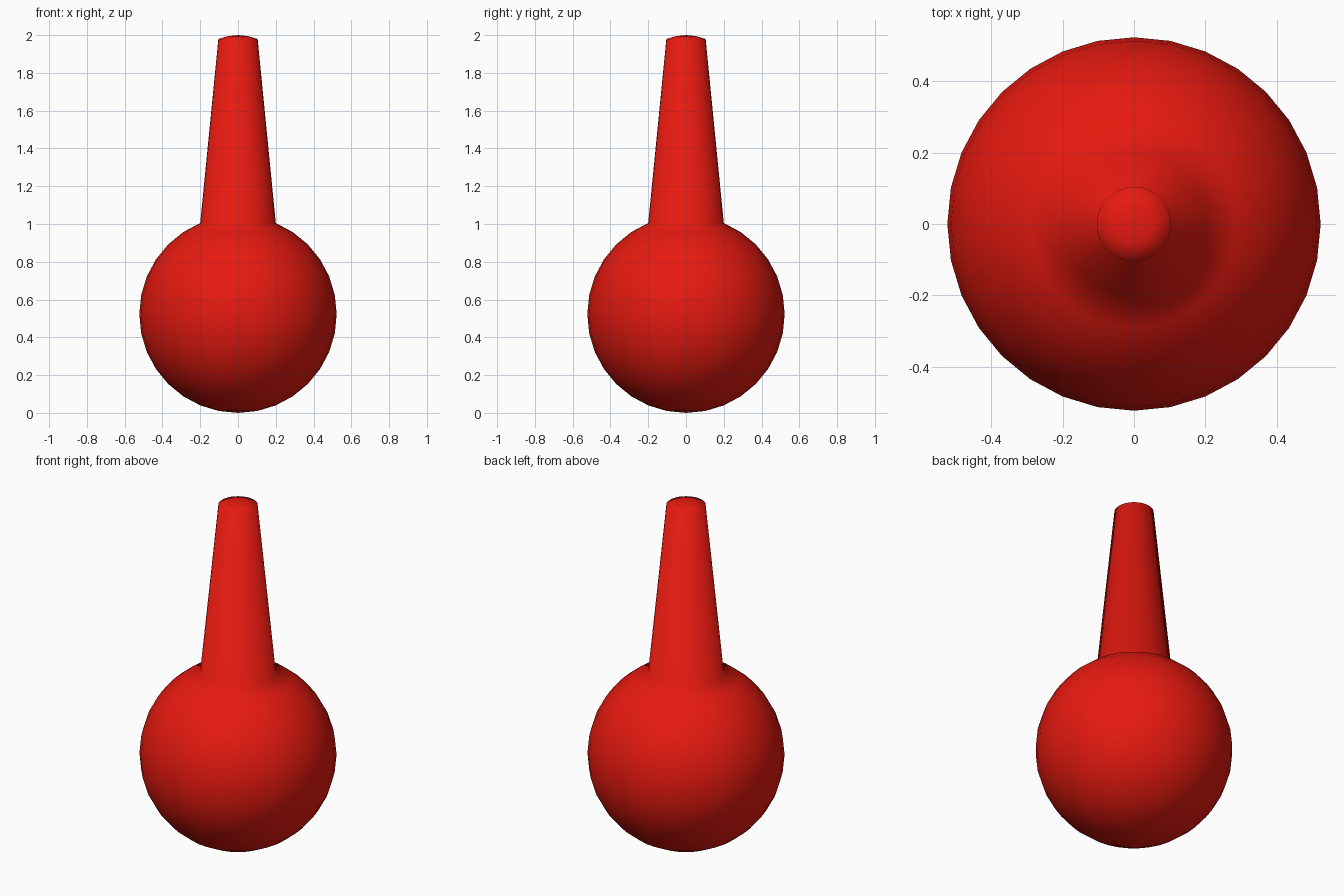
import bpy, bmesh
from math import sin, cos, pi

if "Cube" in bpy.data.objects:
    bpy.data.objects.remove(bpy.data.objects["Cube"])

R, SEG, RINGS = 0.5225, 32, 16

# Profile: ball from the bottom pole up to the second-last ring,
# then the same small cap lifted and shrunk to form the tapered neck
profile = [(R * sin(pi * i / RINGS), R - R * cos(pi * i / RINGS)) for i in range(RINGS - 1)]
CAP, TOP = 0.52, 2.0
for i in (RINGS - 2, RINGS - 1, RINGS):
    a = pi * i / RINGS
    profile.append((max(0.0, CAP * R * sin(a)), TOP - CAP * R * (1 + cos(a))))
profile[-1] = (0.0, TOP)

# Turn the profile round the z axis
bm = bmesh.new()
verts = [bm.verts.new((r, 0, z)) for r, z in profile]
edges = [bm.edges.new(pair) for pair in zip(verts, verts[1:])]
bmesh.ops.spin(bm, geom=verts + edges, cent=(0, 0, 0), axis=(0, 0, 1),
               angle=2 * pi, steps=SEG, use_duplicate=False)
bmesh.ops.remove_doubles(bm, verts=bm.verts[:], dist=0.0005)
bmesh.ops.recalc_face_normals(bm, faces=bm.faces[:])
for f in bm.faces:
    f.smooth = True

mesh = bpy.data.meshes.new("ball_with_neck")
bm.to_mesh(mesh)
bm.free()
body = bpy.data.objects.new("ball_with_neck", mesh)
bpy.context.collection.objects.link(body)

# Red finish
red = bpy.data.materials.new("red")
red.diffuse_color = (0.8, 0.01, 0.005, 1)
red.use_nodes = True
red.node_tree.nodes["Principled BSDF"].inputs["Base Color"].default_value = red.diffuse_color
mesh.materials.append(red)
